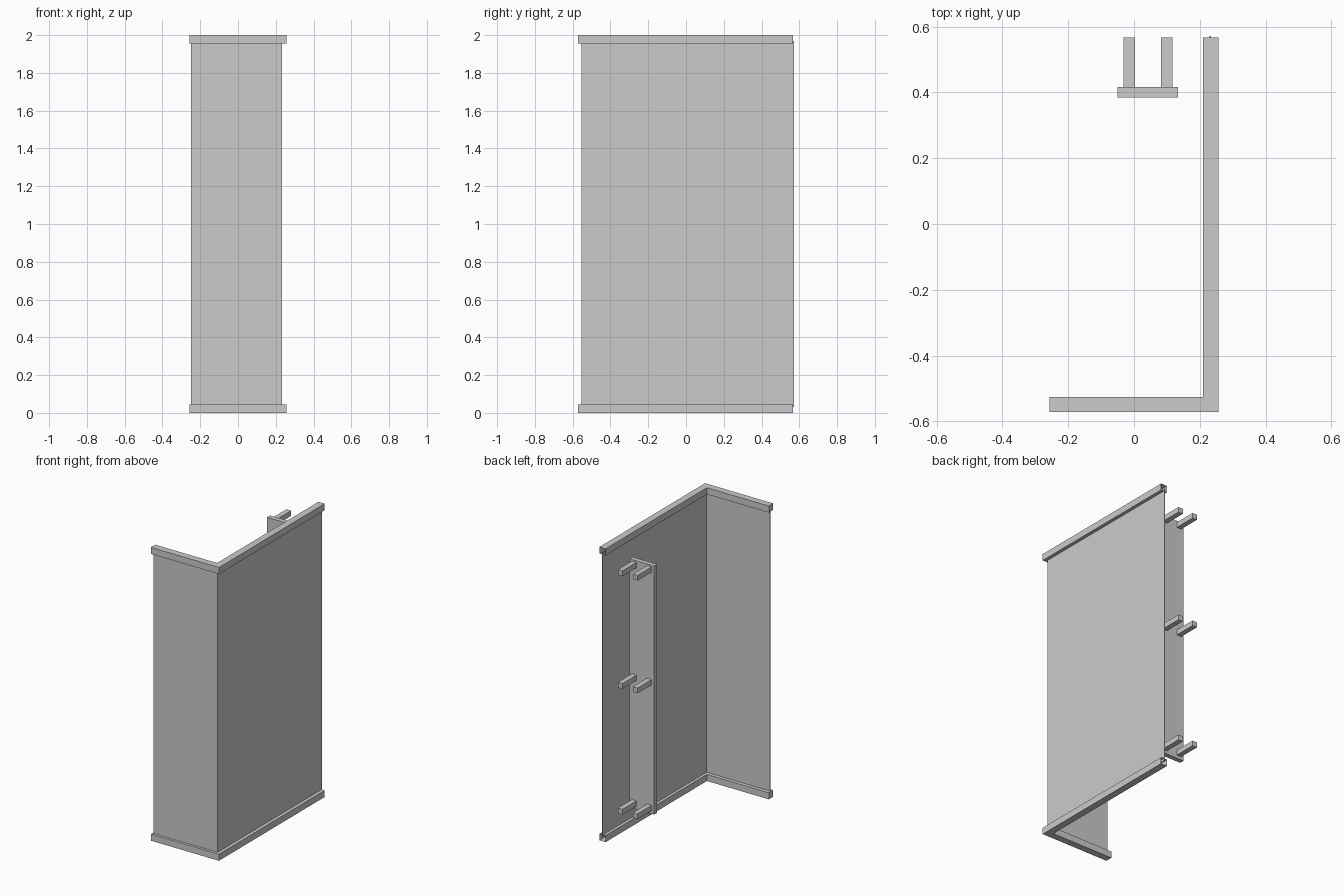
import bpy, bmesh

if "Cube" in bpy.data.objects:
    bpy.data.objects.remove(bpy.data.objects["Cube"])

X, Y0, Y1, W, H = 0.257, -0.572, 0.567, 0.047, 0.045


def box(name, x, y, z):
    """Axis-aligned box from (min, max) ranges."""
    bm = bmesh.new()
    bmesh.ops.create_cube(bm, size=1)
    for v in bm.verts:
        v.co = [r[0] if c < 0 else r[1] for c, r in zip(v.co, (x, y, z))]
    me = bpy.data.meshes.new(name)
    bm.to_mesh(me)
    bm.free()
    ob = bpy.data.objects.new(name, me)
    bpy.context.collection.objects.link(ob)
    return ob


def corner_rail(name, z):
    """L-shaped rail, open at the rear end."""
    outline = [(-X, Y0), (X, Y0), (X, Y1), (X - W, Y1), (X - W, Y0 + W), (-X, Y0 + W)]
    bm = bmesh.new()
    base = bm.faces.new([bm.verts.new((x, y, z)) for x, y in outline])
    top = bmesh.ops.extrude_face_region(bm, geom=[base])["geom"]
    bmesh.ops.translate(bm, vec=(0, 0, H), verts=[v for v in top if isinstance(v, bmesh.types.BMVert)])
    bmesh.ops.recalc_face_normals(bm, faces=bm.faces)
    end = [f for f in bm.faces if all(abs(v.co.y - Y1) < 1e-5 for v in f.verts)]
    bmesh.ops.delete(bm, geom=end, context='FACES_ONLY')
    me = bpy.data.meshes.new(name)
    bm.to_mesh(me)
    bm.free()
    ob = bpy.data.objects.new(name, me)
    bpy.context.collection.objects.link(ob)


# Bottom and top rails
corner_rail("bottom_rail", 0)
corner_rail("top_rail", 2 - H)

# Thin screen panels set into the rails
box("front_panel", (-0.248, 0.234), (-0.554, -0.55), (0.03, 1.97))
box("side_panel", (0.23, 0.234), (-0.55, 0.572), (0.03, 1.97))

# Upright board with three pairs of rear brackets
box("wall_board", (-0.05, 0.134), (0.384, 0.416), (0.2, 1.895))
for i, z in enumerate((0.222, 1.08, 1.848)):
    for side, x in (("left", -0.032), ("right", 0.082)):
        box(f"bracket_{side}_{i + 1}", (x, x + 0.035), (0.416, 0.567), (z, z + 0.036))
